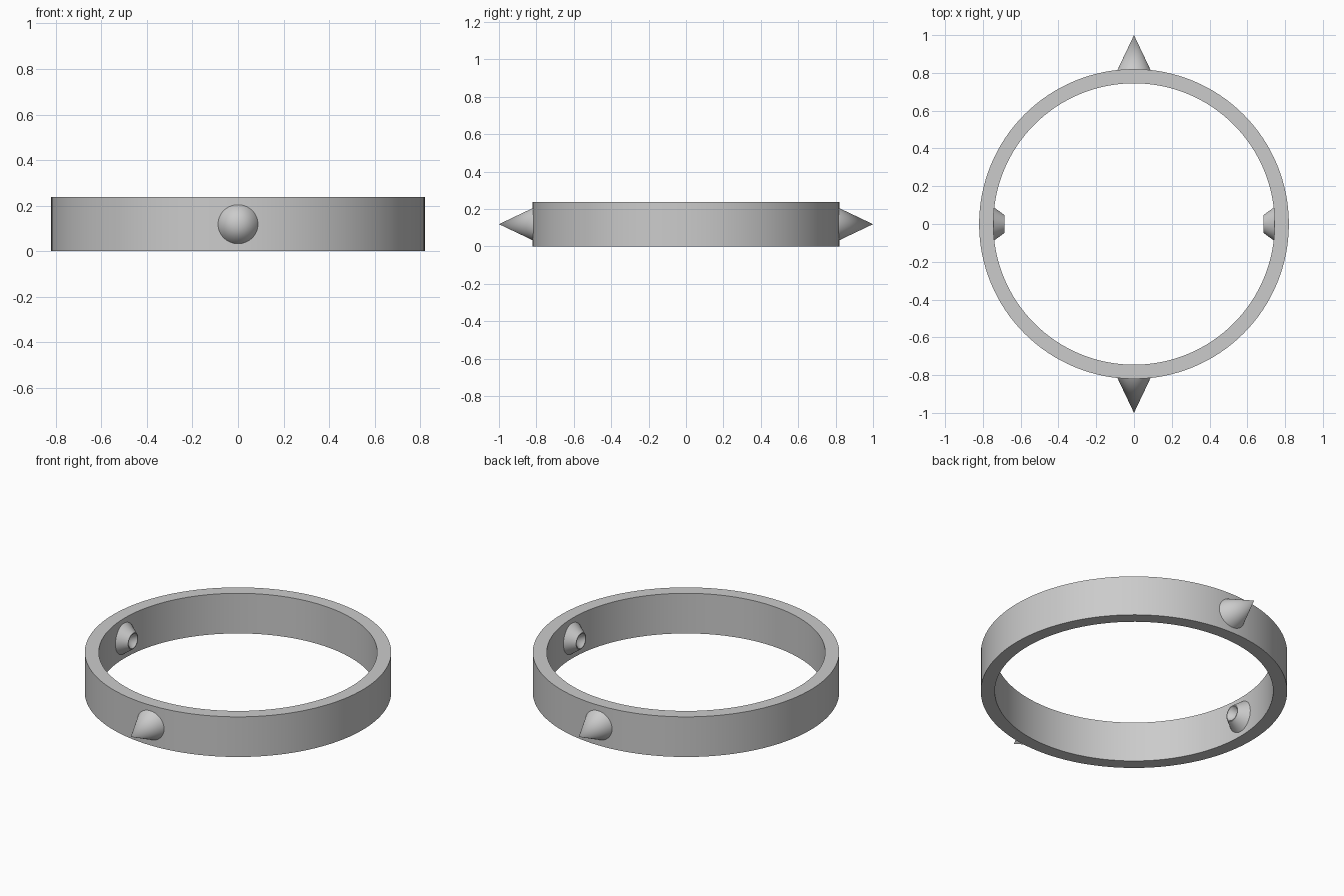
import bpy, bmesh
from math import pi, cos, sin
from mathutils import Matrix, Vector

cube = bpy.data.objects.get("Cube")
if cube:
    bpy.data.objects.remove(cube, do_unlink=True)

HEIGHT = 0.237
OUTER, INNER = 0.82, 0.745

grey = bpy.data.materials.new("light grey metal")
grey.use_nodes = True
colour = (0.6, 0.6, 0.6, 1)
grey.diffuse_color = colour
grey.node_tree.nodes["Principled BSDF"].inputs["Base Color"].default_value = colour


def lathe(name, profile, segments, matrix=Matrix()):
    """Revolve a closed (radius, height) profile around z, then place it."""
    bm = bmesh.new()
    rings = []
    for i in range(segments):
        a = 2 * pi * i / segments
        rings.append([bm.verts.new((r * cos(a), r * sin(a), z)) for r, z in profile])
    n = len(profile)
    for i in range(segments):
        a, b = rings[i], rings[(i + 1) % segments]
        for j in range(n):
            k = (j + 1) % n
            if profile[j][0] or profile[k][0]:
                bm.faces.new((a[j], b[j], b[k], a[k]))
    bmesh.ops.remove_doubles(bm, verts=bm.verts, dist=1e-5)
    bmesh.ops.recalc_face_normals(bm, faces=bm.faces)
    mesh = bpy.data.meshes.new(name)
    bm.to_mesh(mesh)
    bm.free()
    mesh.transform(matrix)
    mesh.materials.append(grey)
    obj = bpy.data.objects.new(name, mesh)
    bpy.context.collection.objects.link(obj)
    bpy.ops.object.select_all(action="DESELECT")
    obj.select_set(True)
    bpy.context.view_layer.objects.active = obj
    bpy.ops.object.shade_smooth_by_angle(angle=pi / 6)
    return obj


def radial(direction):
    """Aim local z outward from the ring centre at mid height."""
    turn = Vector(direction).to_track_quat("Z", "Y").to_matrix().to_4x4()
    return Matrix.Translation((0, 0, HEIGHT / 2)) @ turn


# Main band
lathe("ring", [(INNER, 0), (OUTER, 0), (OUTER, HEIGHT), (INNER, HEIGHT)], 128)

# Outward pivot spikes, rooted inside the band
spike = [(0, 0.8), (0.095, 0.8), (0, 1.0)]
for name, side in (("front_spike", -1), ("back_spike", 1)):
    lathe(name, spike, 64, radial((0, side, 0)))

# Inward pivot sockets with a conical recess
socket = [(0, 0.742), (0.042, 0.685), (0.047, 0.685), (0.094, 0.75), (0, 0.79)]
for name, side in (("left_socket", 1), ("right_socket", -1)):
    lathe(name, socket, 64, radial((side, 0, 0)))
